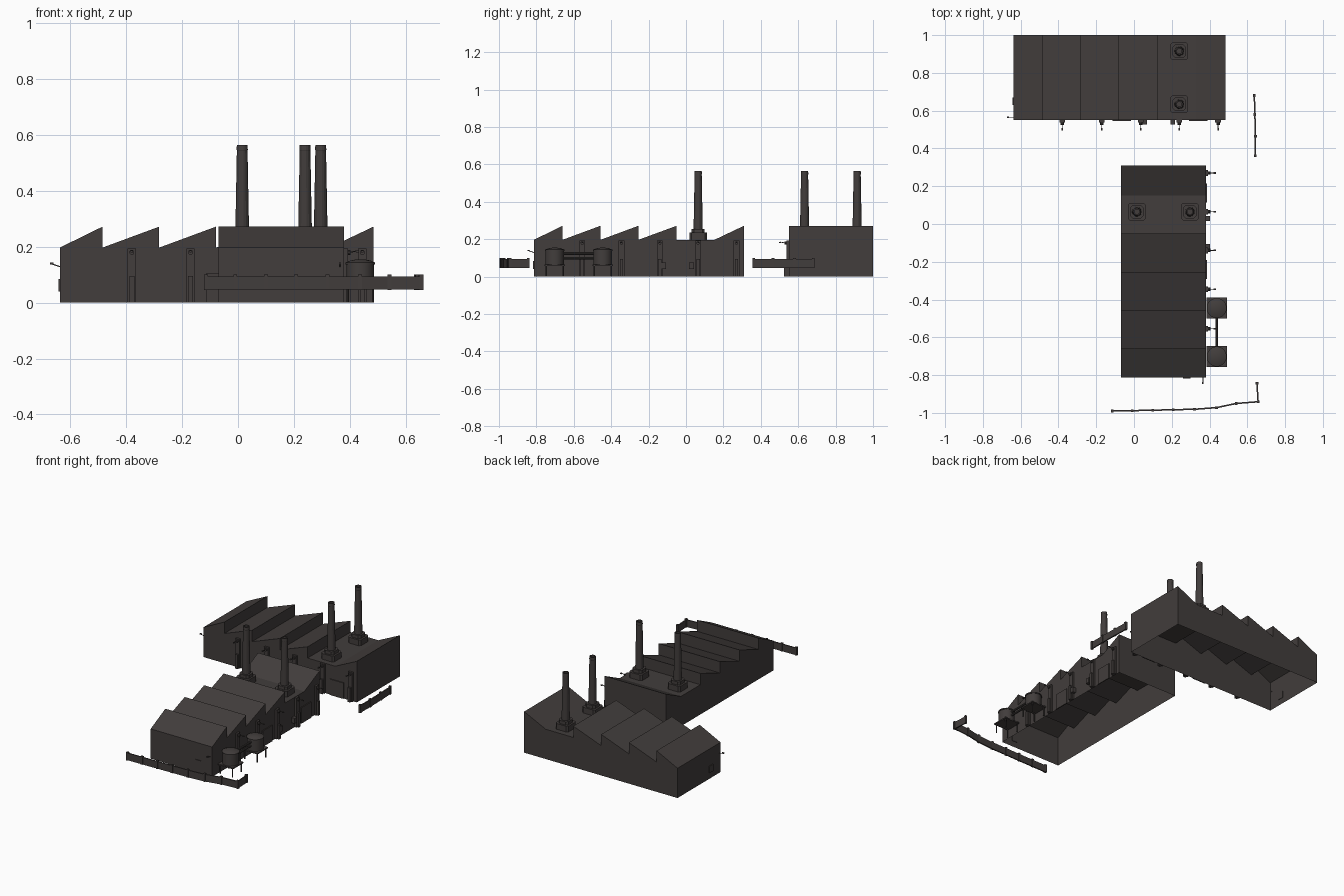
import bpy, bmesh, math
from mathutils import Matrix, Vector

if "Cube" in bpy.data.objects:
    bpy.data.objects.remove(bpy.data.objects["Cube"])

mat = bpy.data.materials.new("sooty dark grey")
mat.diffuse_color = (0.054, 0.047, 0.045, 1)
mat.use_nodes = True
mat.node_tree.nodes["Principled BSDF"].inputs["Base Color"].default_value = mat.diffuse_color

IDENT = Matrix.Identity(4)
# second factory hall is the first one turned a quarter and moved
TURNED = Matrix.Translation((0.175, 0.93, 0)) @ Matrix.Rotation(-math.pi / 2, 4, 'Z')


def finish(name, bm, xf=IDENT):
    bmesh.ops.recalc_face_normals(bm, faces=bm.faces)
    me = bpy.data.meshes.new(name)
    bm.to_mesh(me)
    bm.free()
    me.materials.append(mat)
    ob = bpy.data.objects.new(name, me)
    ob.matrix_world = xf
    bpy.context.collection.objects.link(ob)
    return ob


def box(name, lo, hi, xf=IDENT):
    bm = bmesh.new()
    bmesh.ops.create_cube(bm, size=1)
    for v in bm.verts:
        v.co = [lo[i] + (v.co[i] + 0.5) * (hi[i] - lo[i]) for i in range(3)]
    return finish(name, bm, xf)


def lathe(name, x, y, prof, n, xf=IDENT):
    """Stack of rings given as (radius, z)."""
    bm = bmesh.new()
    rings = []
    for r, z in prof:
        rings.append([bm.verts.new((x + r * math.cos((k + .5) * math.tau / n),
                                    y + r * math.sin((k + .5) * math.tau / n), z)) for k in range(n)])
    for a, b in zip(rings, rings[1:]):
        for k in range(n):
            j = (k + 1) % n
            bm.faces.new((a[k], a[j], b[j], b[k]))
    bm.faces.new(rings[0])
    bm.faces.new(rings[-1])
    return finish(name, bm, xf)


def rod(name, a, b, r, n=8, xf=IDENT):
    a, b = Vector(a), Vector(b)
    bm = bmesh.new()
    m = Matrix.Translation((a + b) / 2) @ (b - a).to_track_quat('Z', 'Y').to_matrix().to_4x4()
    bmesh.ops.create_cone(bm, cap_ends=True, segments=n, radius1=r, radius2=r,
                          depth=(b - a).length, matrix=m)
    return finish(name, bm, xf)


def plinth(name, x, y, h, c, z0, z1, xf):
    """Square block with chamfered corners."""
    bm = bmesh.new()
    pts = [(h, -c), (h, c), (c, h), (-c, h), (-h, c), (-h, -c), (-c, -h), (c, -h)]
    lo = [bm.verts.new((x + p, y + q, z0)) for p, q in pts]
    hi = [bm.verts.new((x + p, y + q, z1)) for p, q in pts]
    bm.faces.new(lo)
    bm.faces.new(hi)
    for k in range(8):
        j = (k + 1) % 8
        bm.faces.new((lo[k], lo[j], hi[j], hi[k]))
    finish(name, bm, xf)


X0, X1 = -0.07, 0.38
LOW, TOP = 0.197, 0.272


def hall(tag, xf):
    # sawtooth shell, open underneath
    prof = [(-0.813, 0), (-0.813, LOW)]
    for y in (-0.66, -0.457, -0.254, -0.05):
        prof += [(y, TOP), (y, LOW)]
    prof += [(0.152, LOW), (0.31, TOP), (0.31, 0)]
    bm = bmesh.new()
    left = [bm.verts.new((X0, y, z)) for y, z in prof]
    right = [bm.verts.new((X1, y, z)) for y, z in prof]
    bm.faces.new(left)
    bm.faces.new(right)
    for k in range(len(prof) - 1):
        bm.faces.new((left[k], left[k + 1], right[k + 1], right[k]))
    finish(tag + "_sawtooth_hall", bm, xf)

    # chimneys on the flat roof bay
    for x in (0.015, 0.296):
        y = 0.065
        plinth(tag + "_chimney_base", x, y, 0.047, 0.036, LOW, 0.235, xf)
        plinth(tag + "_chimney_step", x, y, 0.035, 0.022, 0.235, 0.256, xf)
        lathe(tag + "_chimney", x, y, [(0.025, 0.256), (0.0195, 0.545), (0.0205, 0.547),
              (0.0195, 0.565), (0.013, 0.565), (0.013, 0.54)], 16, xf)

    # wall piers with drain pipes and lamps
    for y in (0.27, 0.065, -0.14, -0.345, -0.555):
        box(tag + "_pier", (X1, y - 0.015, 0), (0.393, y + 0.015, LOW - 0.003), xf)
        box(tag + "_pier_foot", (0.393, y - 0.009, 0), (0.405, y + 0.009, 0.095), xf)
        rod(tag + "_pier_boss", (0.39, y, 0.18), (0.403, y, 0.18), 0.009, 10, xf)
        rod(tag + "_lamp_arm", (0.40, y, 0.18), (0.425, y, 0.185), 0.002, 6, xf)
        box(tag + "_lamp_head", (0.422, y - 0.004, 0.18), (0.434, y + 0.004, 0.186), xf)

    # bay doors and wall boxes
    for y in (0.165, -0.24):
        box(tag + "_bay_door", (X1, y - 0.05, 0), (0.386, y + 0.05, 0.105), xf)
    for y in (0.03, -0.12):
        box(tag + "_wall_box", (X1, y - 0.013, 0.04), (0.403, y + 0.013, 0.075), xf)

    # end wall vent and lamp
    box(tag + "_end_vent", (0.26, -0.818, 0.04), (0.30, -0.81, 0.085), xf)
    rod(tag + "_end_lamp_arm", (0.365, -0.81, 0.128), (0.365, -0.845, 0.14), 0.002, 6, xf)
    box(tag + "_end_lamp_head", (0.361, -0.848, 0.136), (0.369, -0.836, 0.143), xf)


hall("front", IDENT)
hall("rear", TURNED)

# storage tanks on legged platforms
for y in (-0.445, -0.702):
    x = 0.438
    box("tank_platform", (x - 0.055, y - 0.055, 0.058), (x + 0.055, y + 0.055, 0.066))
    for sx in (-1, 1):
        for sy in (-1, 1):
            rod("tank_leg", (x + sx * 0.045, y + sy * 0.045, 0),
                (x + sx * 0.045, y + sy * 0.045, 0.06), 0.004)
    t = lathe("tank", x, y, [(0.05, 0.066), (0.05, 0.136), (0.053, 0.137), (0.053, 0.144),
              (0.035, 0.151), (0.012, 0.155)], 20)
    bpy.context.view_layer.objects.active = t
    t.select_set(True)
    bpy.ops.object.shade_smooth_by_angle(angle=math.radians(30))
    t.select_set(False)
for z in (0.099, 0.124):
    rod("tank_link_pipe", (0.438, -0.66, z), (0.438, -0.49, z), 0.007)


# perimeter wall: hanging panels with small posts
def wall(name, pts):
    for a, b in zip(pts, pts[1:]):
        d = Vector((b[0] - a[0], b[1] - a[1], 0))
        xf = Matrix.Translation((a[0], a[1], 0)) @ Matrix.Rotation(math.atan2(d.y, d.x), 4, 'Z')
        box(name + "_panel", (0, -0.004, 0.047), (d.length, 0.004, 0.094), xf)
    for x, y in pts:
        box(name + "_post", (x - 0.007, y - 0.007, 0.046), (x + 0.007, y + 0.007, 0.1))


wall("front_wall", [(-0.115, -0.99), (-0.01, -0.988), (0.1, -0.986), (0.207, -0.983), (0.32, -0.981),
                    (0.437, -0.972), (0.542, -0.95), (0.657, -0.941), (0.651, -0.843)])
wall("side_wall", [(0.637, 0.68), (0.64, 0.58), (0.643, 0.465), (0.642, 0.362)])
